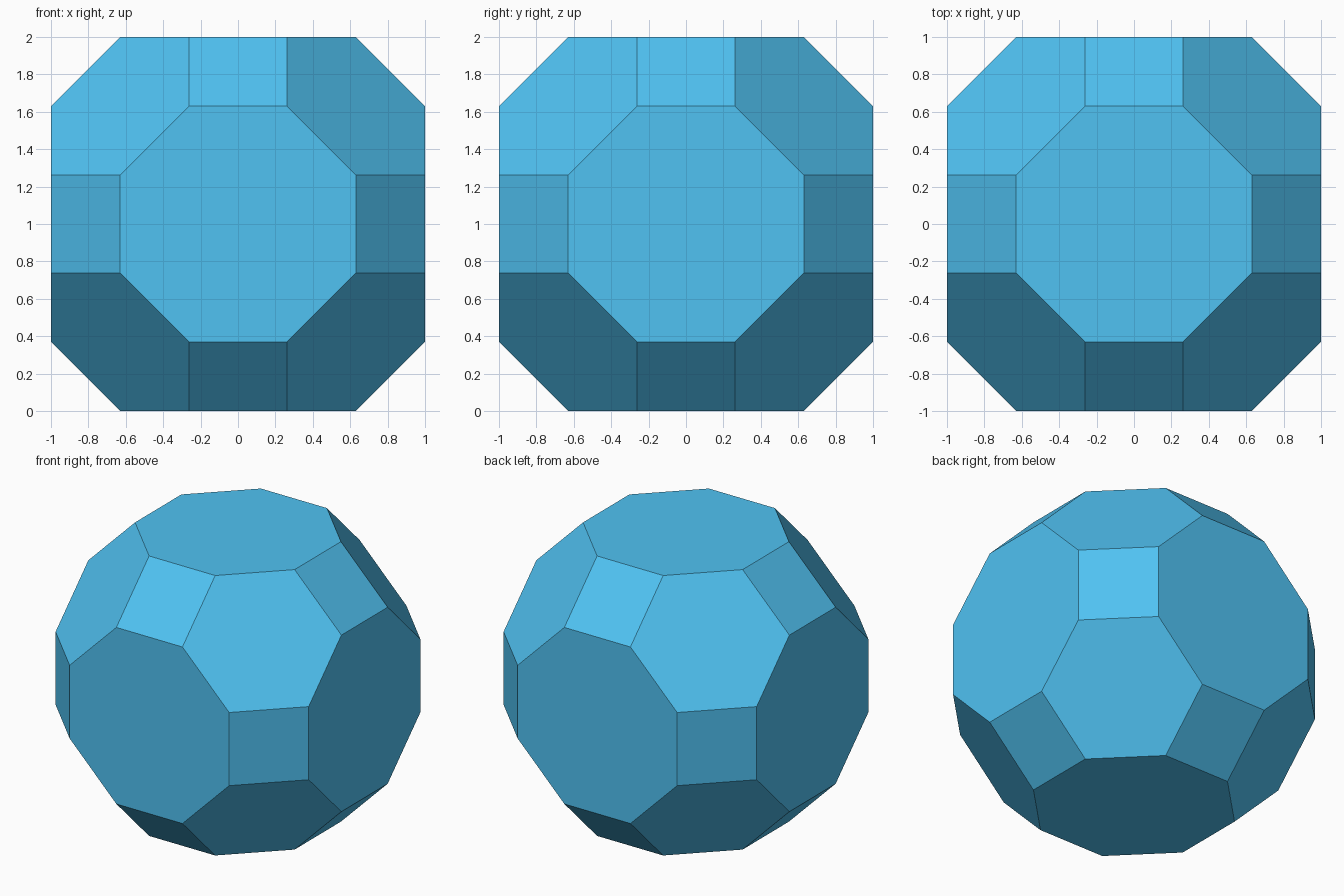
import bpy, bmesh, math
from itertools import permutations, product

if "Cube" in bpy.data.objects:
    bpy.data.objects.remove(bpy.data.objects["Cube"])

# Truncated cuboctahedron: all permutations and signs of three distances
r = 1 + 2 * math.sqrt(2)
dists = (1 / r, (1 + math.sqrt(2)) / r, 1.0)

bm = bmesh.new()
for p in permutations(dists):
    for s in product((-1, 1), repeat=3):
        bm.verts.new((p[0] * s[0], p[1] * s[1], p[2] * s[2] + 1))

# Wrap the corners, then merge coplanar triangles into squares, hexagons, octagons
bmesh.ops.convex_hull(bm, input=bm.verts[:])
bmesh.ops.dissolve_limit(bm, angle_limit=math.radians(2),
                         verts=bm.verts[:], edges=bm.edges[:])
bmesh.ops.recalc_face_normals(bm, faces=bm.faces[:])

mesh = bpy.data.meshes.new("faceted_ball")
bm.to_mesh(mesh)
bm.free()
ball = bpy.data.objects.new("faceted_ball", mesh)
bpy.context.collection.objects.link(ball)

# Sky blue finish
blue = bpy.data.materials.new("sky_blue")
blue.diffuse_color = (0.08, 0.54, 0.89, 1)
blue.use_nodes = True
blue.node_tree.nodes["Principled BSDF"].inputs["Base Color"].default_value = blue.diffuse_color
mesh.materials.append(blue)
